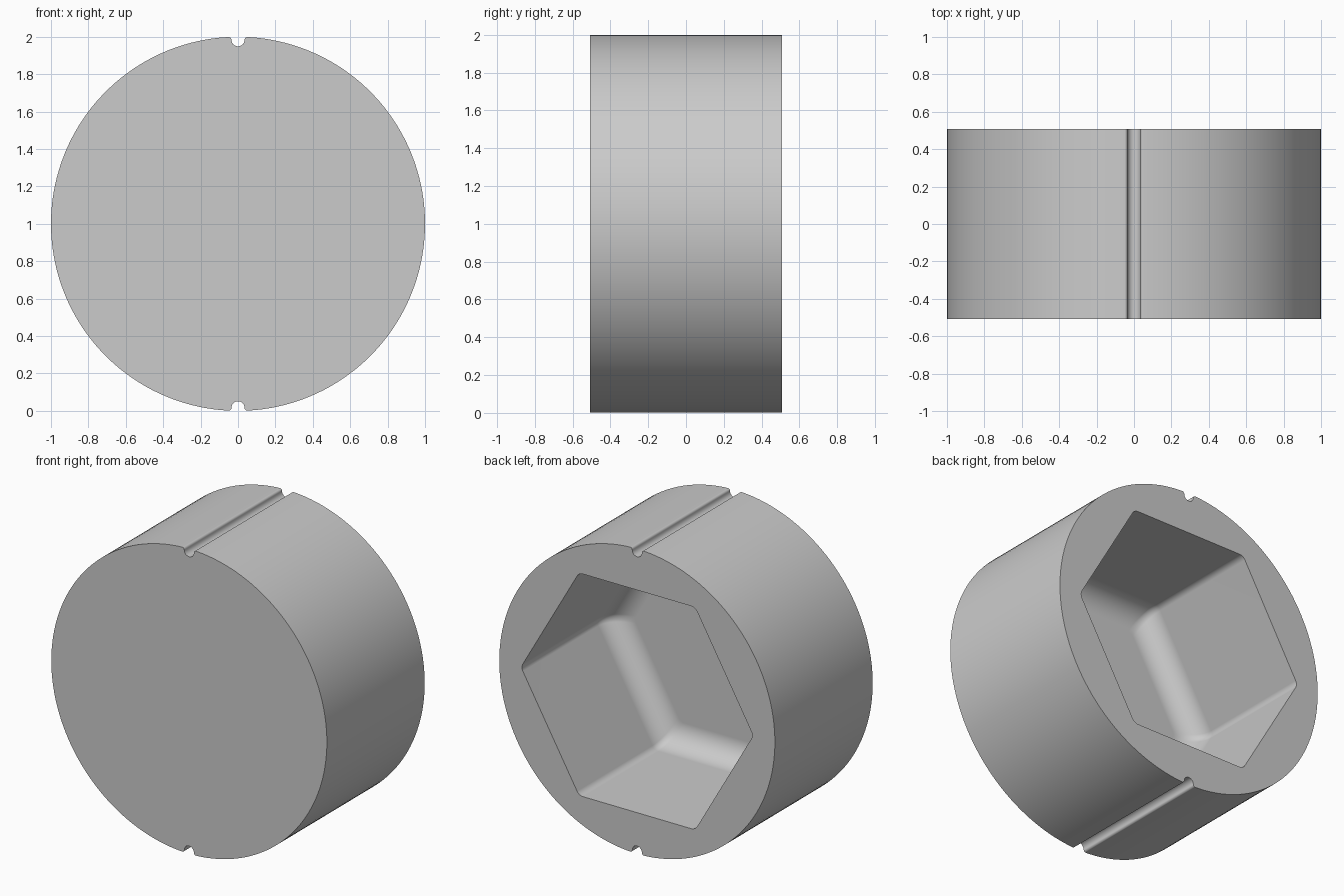
import bpy, bmesh
from math import sin, cos, pi, radians, asin

cube = bpy.data.objects.get("Cube")
if cube:
    bpy.data.objects.remove(cube, do_unlink=True)

HALF = 0.507          # half thickness of the drum
APOTHEM = 0.73        # hexagon centre to flat
CORNER = 0.05         # rounding of the hexagon corners
DEPTH = 0.93          # pocket depth
FILLET = 0.15         # rounding between pocket walls and floor


def arc(cx, cz, r, start, end, steps):
    """Points along an arc, angles in radians."""
    return [(cx + r * cos(start + (end - start) * i / steps),
             cz + r * sin(start + (end - start) * i / steps)) for i in range(steps + 1)]


def drum_outline():
    """Circle with a round keyway, with softened lips, at top and bottom."""
    groove, lip = 0.035, 0.015
    mouth = asin(groove + lip)
    lip_z = cos(mouth) - lip
    half = arc(0, 0, 1, -pi / 2 + mouth, pi / 2 - mouth, 72)
    half += arc(groove + lip, lip_z, lip, pi / 2, pi, 5)[1:]
    half += arc(0, lip_z, groove, 0, -pi, 12)[1:]
    half += arc(-groove - lip, lip_z, lip, 0, pi / 2, 5)[1:-1]
    return half + [(-x, -z) for x, z in half]


def hexagon(apothem, corner):
    """Rounded hexagon with flats at top and bottom."""
    points = []
    reach = (apothem - corner) / cos(pi / 6)
    for i in range(6):
        a = i * pi / 3
        points += arc(reach * cos(a), reach * sin(a), corner, a - pi / 6, a + pi / 6, 6)
    return points


def ring(bm, points, y):
    return [bm.verts.new((x, y, z + 1)) for x, z in points]


def skin(bm, a, b):
    for i in range(len(a)):
        j = (i + 1) % len(a)
        bm.faces.new((a[i], a[j], b[j], b[i]))


bm = bmesh.new()

# Outer wall and closed front
outline = drum_outline()
front = ring(bm, outline, -HALF)
back = ring(bm, outline, HALF)
skin(bm, front, back)
bm.faces.new(front)

# Hexagonal pocket: straight wall, rounded foot, flat floor
rim = ring(bm, hexagon(APOTHEM, CORNER), HALF)
previous = rim
steps = 10
for i in range(steps + 1):
    t = i / steps * pi / 2
    inset = FILLET * (1 - cos(t))
    y = HALF - DEPTH + FILLET * (1 - sin(t))
    current = ring(bm, hexagon(APOTHEM - inset, CORNER), y)
    skin(bm, previous, current)
    previous = current
bm.faces.new(previous)

# Back face around the pocket
edges = [bm.edges.get((loop[i - 1], loop[i])) for loop in (back, rim) for i in range(len(loop))]
bmesh.ops.triangle_fill(bm, use_beauty=True, use_dissolve=False, edges=edges, normal=(0, 1, 0))
bmesh.ops.recalc_face_normals(bm, faces=bm.faces[:])

mesh = bpy.data.meshes.new("socket_drum")
bm.to_mesh(mesh)
bm.free()
drum = bpy.data.objects.new("socket_drum", mesh)
bpy.context.collection.objects.link(drum)

# Plain grey finish
grey = bpy.data.materials.new("plain_grey")
grey.use_nodes = True
colour = (0.6, 0.6, 0.6, 1)
grey.diffuse_color = colour
grey.node_tree.nodes["Principled BSDF"].inputs["Base Color"].default_value = colour
mesh.materials.append(grey)

# Smooth curves, crisp rims, flat floor
bpy.ops.object.select_all(action='DESELECT')
drum.select_set(True)
bpy.context.view_layer.objects.active = drum
bpy.ops.object.shade_smooth_by_angle(angle=radians(35))
normals = drum.modifiers.new("flat_normals", 'WEIGHTED_NORMAL')
normals.keep_sharp = True
